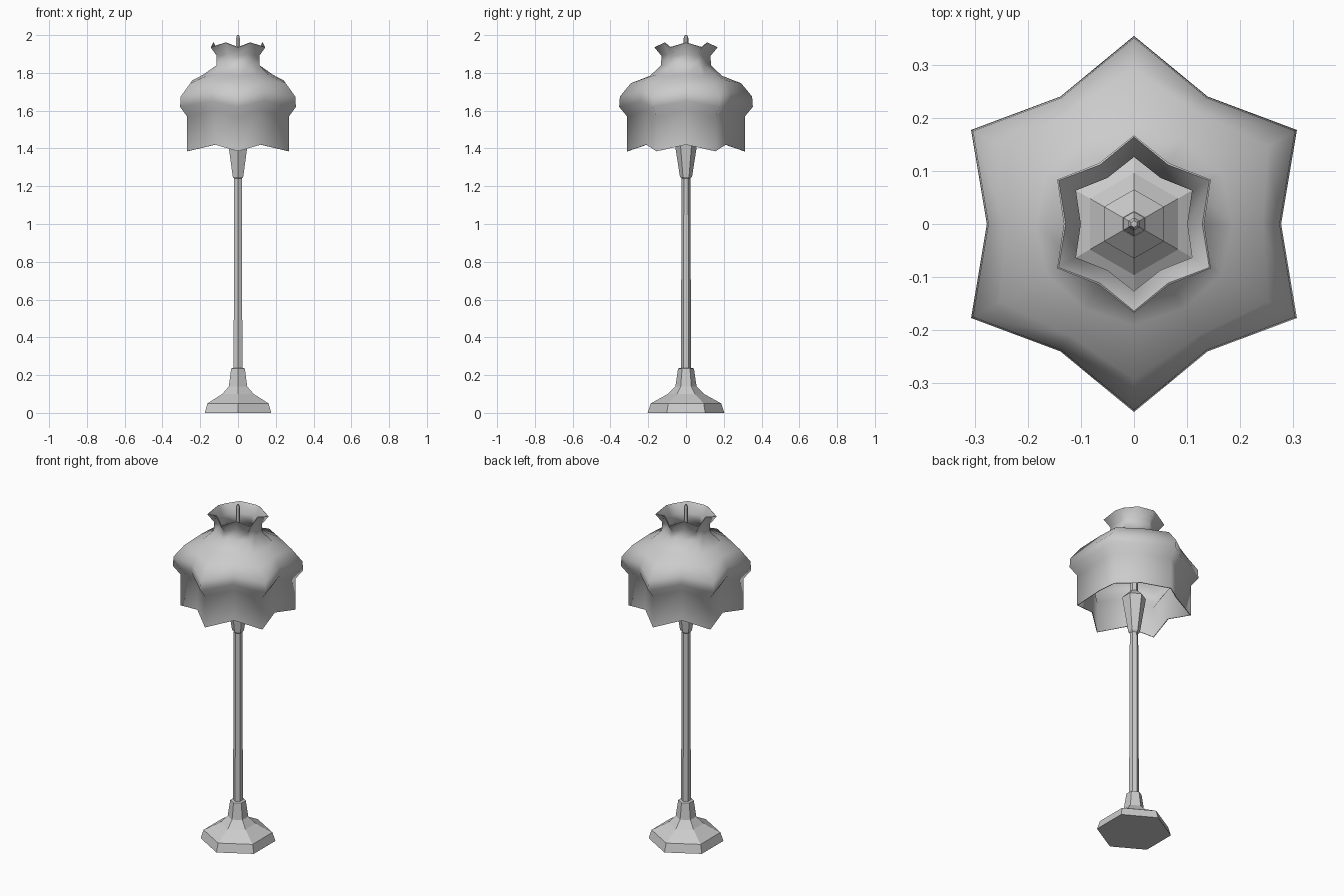
import bpy, bmesh, math

cube = bpy.data.objects.get("Cube")
if cube:
    bpy.data.objects.remove(cube, do_unlink=True)

grey = bpy.data.materials.new("plain grey")
GREY = (0.6, 0.6, 0.6, 1)
grey.diffuse_color = GREY
grey.use_nodes = True
grey.node_tree.nodes["Principled BSDF"].inputs["Base Color"].default_value = GREY


def loft(name, rings, caps=True):
    """Skin a stack of rings, each a list of points."""
    bm = bmesh.new()
    loops = [[bm.verts.new(p) for p in ring] for ring in rings]
    n = len(loops[0])
    for low, high in zip(loops, loops[1:]):
        for i in range(n):
            j = (i + 1) % n
            bm.faces.new((low[i], low[j], high[j], high[i]))
    if caps:
        bm.faces.new(loops[0][::-1])
        bm.faces.new(loops[-1])
    mesh = bpy.data.meshes.new(name)
    bm.to_mesh(mesh)
    bm.free()
    mesh.materials.append(grey)
    obj = bpy.data.objects.new(name, mesh)
    bpy.context.collection.objects.link(obj)
    return obj


def polar(r, degrees, z):
    a = math.radians(degrees)
    return (r * math.cos(a), r * math.sin(a), z)


def hexagon(r, z):
    return [polar(r, 30 + 60 * i, z) for i in range(6)]


def star(r_tip, r_dip, z_tip, z_dip):
    return [polar(r_dip, 30 * i, z_dip) if i % 2 == 0 else polar(r_tip, 30 * i, z_tip)
            for i in range(12)]


def turned(name, profile):
    return loft(name, [hexagon(r, z) for r, z in profile])


# Six-sided stand
turned("base", [(0.203, 0), (0.187, 0.05), (0.096, 0.1), (0.056, 0.14), (0.042, 0.235), (0.02, 0.24)])
turned("pole", [(0.027, 0.23), (0.023, 1.26)])
turned("lamp_socket", [(0.023, 1.24), (0.032, 1.25), (0.065, 1.46), (0.024, 1.5)])
turned("stem", [(0.023, 1.48), (0.023, 1.8), (0.012, 1.82)])
turned("finial", [(0.012, 1.81), (0.012, 1.985), (0.006, 2.0)])

# Fluted star-shaped shade: tip radius, dip radius, tip height, dip height
shade = loft("lamp_shade", [
    star(0.312, 0.243, 1.385, 1.42),
    star(0.312, 0.243, 1.57, 1.60),
    star(0.354, 0.277, 1.62, 1.65),
    star(0.350, 0.274, 1.675, 1.70),
    star(0.292, 0.242, 1.745, 1.76),
    star(0.190, 0.185, 1.785, 1.79),
    star(0.132, 0.113, 1.84, 1.84),
    star(0.130, 0.104, 1.89, 1.90),
    star(0.167, 0.132, 1.935, 1.96),
], caps=False)
solid = shade.modifiers.new("thickness", "SOLIDIFY")
solid.thickness = 0.004
solid.offset = -1

# Soft folds with crisp rims
bpy.ops.object.select_all(action="DESELECT")
bpy.context.view_layer.objects.active = shade
shade.select_set(True)
bpy.ops.object.modifier_apply(modifier="thickness")
bpy.ops.object.shade_smooth_by_angle(angle=math.radians(82))
